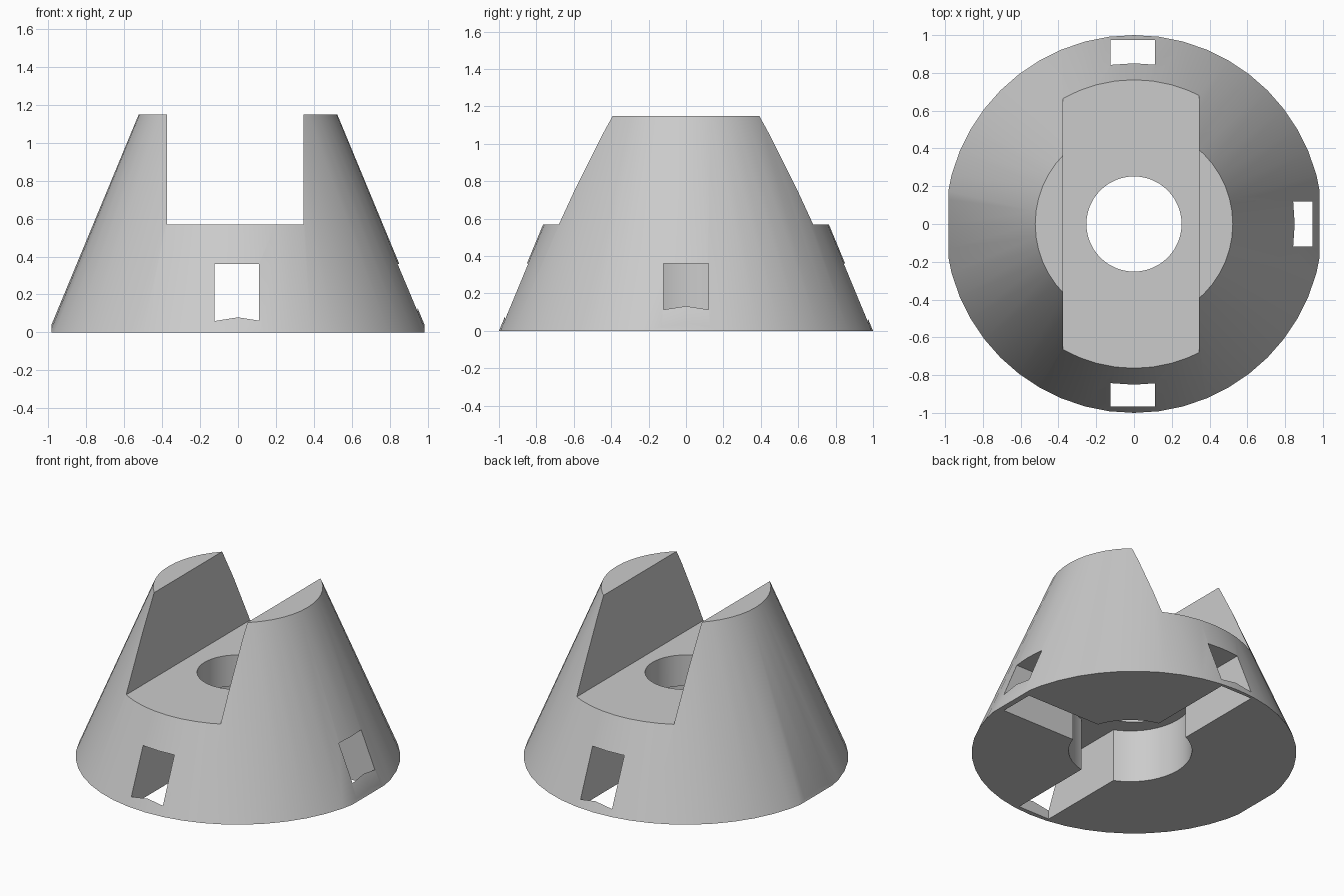
import bpy
import math

SIDES = 48
HEIGHT = 1.15
FLOOR = 0.57      # floor of the top slot
CAVITY = 0.36     # ceiling of the underside channels

cube = bpy.data.objects.get("Cube")
if cube:
    bpy.data.objects.remove(cube, do_unlink=True)

# Single grey material
grey = bpy.data.materials.new("light_grey")
grey.use_nodes = True
colour = (0.6, 0.6, 0.6, 1)
grey.diffuse_color = colour
grey.node_tree.nodes["Principled BSDF"].inputs["Base Color"].default_value = colour


def box(name, low, high):
    centre = [(a + b) / 2 for a, b in zip(low, high)]
    bpy.ops.mesh.primitive_cube_add(size=1, location=centre)
    ob = bpy.context.object
    ob.name = name
    ob.scale = [b - a for a, b in zip(low, high)]
    bpy.ops.object.transform_apply(location=True, rotation=False, scale=True)
    return ob


def cylinder(name, radius, low, high, x=0):
    bpy.ops.mesh.primitive_cylinder_add(
        vertices=SIDES, radius=radius, depth=high - low, location=(x, 0, (low + high) / 2))
    bpy.context.object.name = name
    return bpy.context.object


def combine(target, cutter, operation="DIFFERENCE"):
    cutter.hide_render = True
    mod = target.modifiers.new(cutter.name, "BOOLEAN")
    mod.operation = operation
    mod.solver = "EXACT"
    mod.object = cutter
    bpy.context.view_layer.objects.active = target
    bpy.ops.object.modifier_apply(modifier=mod.name)
    bpy.data.objects.remove(cutter, do_unlink=True)


# Tapered body, trimmed slightly flat at its left and right
bpy.ops.mesh.primitive_cone_add(vertices=SIDES, radius1=1, radius2=0.523,
                                depth=HEIGHT, location=(0, 0, HEIGHT / 2))
body = bpy.context.object
body.name = "slotted_cone_body"
combine(body, box("side_trim", (-0.983, -2, -1), (0.983, 2, 2)), "INTERSECT")

# Wide slot across the top and the bore through its floor
combine(body, box("top_slot", (-0.375, -2, FLOOR), (0.345, 2, 2)))
combine(body, cylinder("bore", 0.252, -0.2, 1))

# Underside cavity with channels that break out as windows
combine(body, cylinder("cavity", 0.38, -0.2, CAVITY, x=0.03))
combine(body, box("long_channel", (-0.125, -0.967, -0.2), (0.112, 0.973, CAVITY)))
combine(body, box("side_channel", (0, -0.12, -0.2), (0.945, 0.12, CAVITY)))

# Finish
body.data.materials.clear()
body.data.materials.append(grey)
for poly in body.data.polygons:
    poly.material_index = 0
bpy.ops.object.select_all(action="DESELECT")
body.select_set(True)
bpy.context.view_layer.objects.active = body
bpy.ops.object.shade_smooth_by_angle(angle=math.radians(30))
